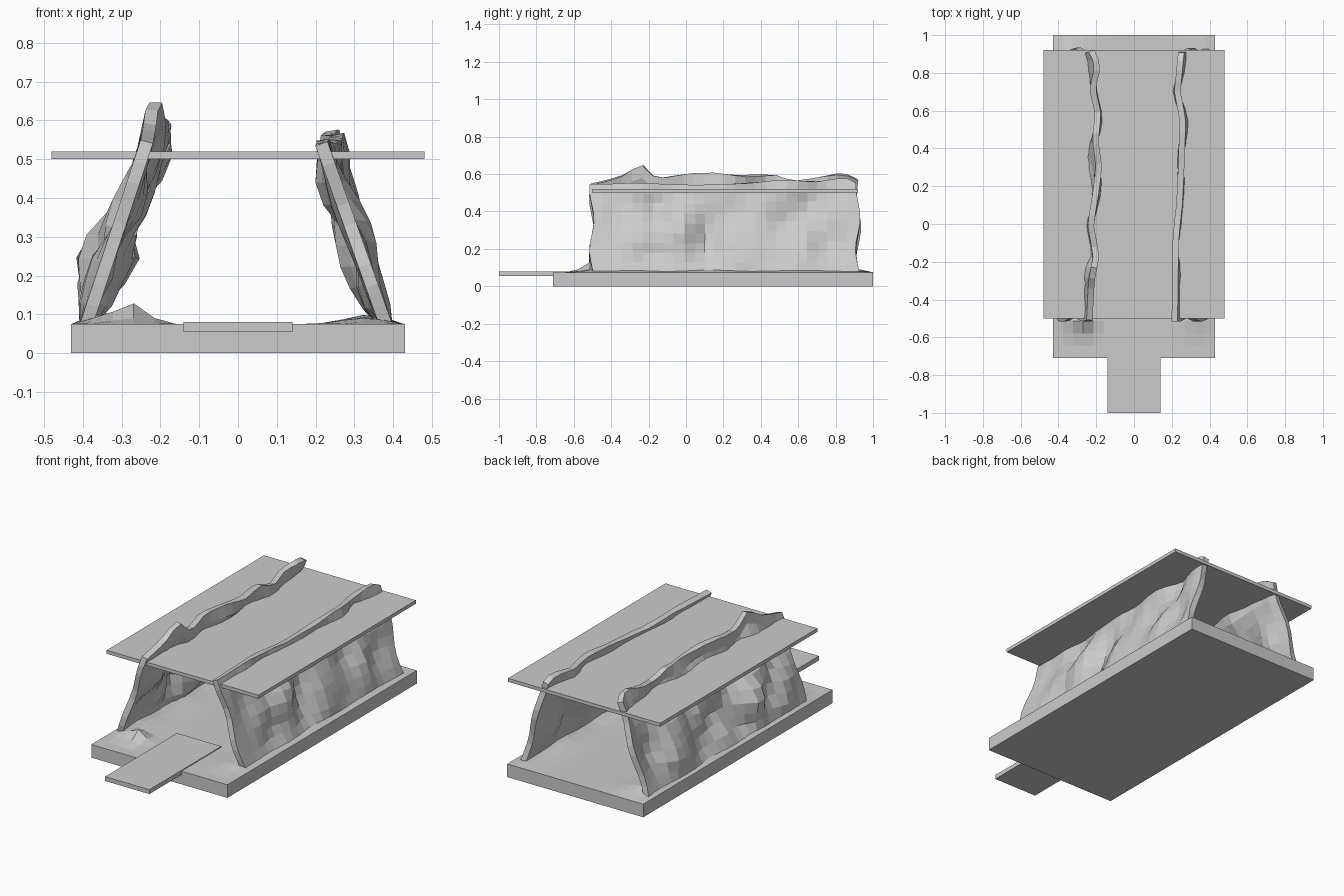
import bpy, bmesh, math
from mathutils import Vector, noise

if "Cube" in bpy.data.objects:
    bpy.data.objects.remove(bpy.data.objects["Cube"])


def slab(name, x, y0, y1, z0, z1):
    bpy.ops.mesh.primitive_cube_add(size=1, location=(0, (y0 + y1) / 2, (z0 + z1) / 2))
    o = bpy.context.object
    o.name = name
    o.scale = (2 * x, y1 - y0, z1 - z0)
    return o


def finish(name, bm):
    bmesh.ops.recalc_face_normals(bm, faces=bm.faces)
    me = bpy.data.meshes.new(name)
    bm.to_mesh(me)
    bm.free()
    o = bpy.data.objects.new(name, me)
    bpy.context.collection.objects.link(o)
    return o


def lerp_table(table, t):
    for (a, va), (b, vb) in zip(table, table[1:]):
        if t <= b:
            return va + (vb - va) * max(0, (t - a) / (b - a))
    return table[-1][1]


def grid(nu, nv, fn):
    bm = bmesh.new()
    v = [[bm.verts.new(fn(i / nu, j / nv)) for j in range(nv + 1)] for i in range(nu + 1)]
    for i in range(nu):
        for j in range(nv):
            bm.faces.new((v[i][j], v[i + 1][j], v[i + 1][j + 1], v[i][j + 1]))
    return bm


def bump(x, c, w):
    return math.exp(-((x - c) / w) ** 2)


# Uneven ground slab with soil banked against the wall feet
def ground(u, v):
    x, y = -0.43 + 0.86 * u, -0.71 + 1.71 * v
    h = 0.0
    if 0 < u < 1 and 0 < v < 1:
        along = min(1, max(0, (y + 0.62) / 0.12)) * min(1, max(0, (1 - y) / 0.12))
        n = 0.7 + 0.6 * noise.noise(Vector((x * 3, y * 4, 2)))
        h = along * n * (0.03 * bump(x, -0.33, 0.09) + 0.024 * bump(x, 0.33, 0.08))
        h += 0.045 * bump(x, -0.27, 0.05) * bump(y, -0.52, 0.05)
    return (x, y, 0.075 + h)


bm = grid(16, 26, ground)
rim = [e for e in bm.edges if e.is_boundary]
ext = bmesh.ops.extrude_edge_only(bm, edges=rim)["geom"]
for p in ext:
    if isinstance(p, bmesh.types.BMVert):
        p.co.z = 0
bmesh.ops.holes_fill(bm, edges=[e for e in bm.edges if e.is_boundary], sides=0)
finish("ground_slab", bm)


# Leaning crumpled walls: foot x, crest x along y, crest height along y
def wall(name, foot, crest, height, seed, amp, shift):
    out = 1 if foot > 0 else -1

    def point(u, v):
        y = -0.505 + 1.425 * u
        top = lerp_table(height, y)
        z = 0.07 + (top - 0.07) * v
        x = foot + (lerp_table(crest, y) - foot) * v
        ends = min(1, 6 * min(u, 1 - u))
        mid = math.sin(math.pi * v) ** 0.7 if 0 < v < 1 else 0
        n = noise.noise(Vector((y * 5.5, z * 4.5, seed)))
        x += ends * mid * (amp * n + shift * out)
        y += 0.012 * math.sin(9 * v + seed) * (1 if u in (0, 1) else 0)
        return (x, y, z)

    o = finish(name, grid(26, 9, point))
    m = o.modifiers.new("thickness", "SOLIDIFY")
    m.thickness = 0.033
    m.offset = 0
    return o


wall("left_wall", -0.392,
     [(-0.5, -0.235), (-0.3, -0.225), (-0.17, -0.2), (0, -0.23), (0.15, -0.205), (0.3, -0.185),
      (0.45, -0.205), (0.58, -0.19), (0.72, -0.22), (0.84, -0.19), (0.92, -0.225)],
     [(-0.5, 0.545), (-0.35, 0.585), (-0.24, 0.655), (-0.16, 0.575), (0.03, 0.605), (0.15, 0.605),
      (0.3, 0.59), (0.48, 0.595), (0.57, 0.56), (0.84, 0.605), (0.92, 0.57)],
     3.3, 0.13, -0.02)
wall("right_wall", 0.382,
     [(-0.5, 0.215), (-0.1, 0.22), (0.02, 0.23), (0.1, 0.24), (0.3, 0.25),
      (0.55, 0.258), (0.7, 0.23), (0.92, 0.25)],
     [(-0.5, 0.54), (-0.2, 0.55), (0.05, 0.538), (0.3, 0.55), (0.5, 0.565),
      (0.7, 0.56), (0.85, 0.578), (0.92, 0.55)],
     8.7, 0.08, -0.02)

# Flat roof sheet and entrance board
slab("roof_sheet", 0.48, -0.5, 0.92, 0.5, 0.52)
slab("entrance_board", 0.14, -1.0, -0.35, 0.055, 0.08)
